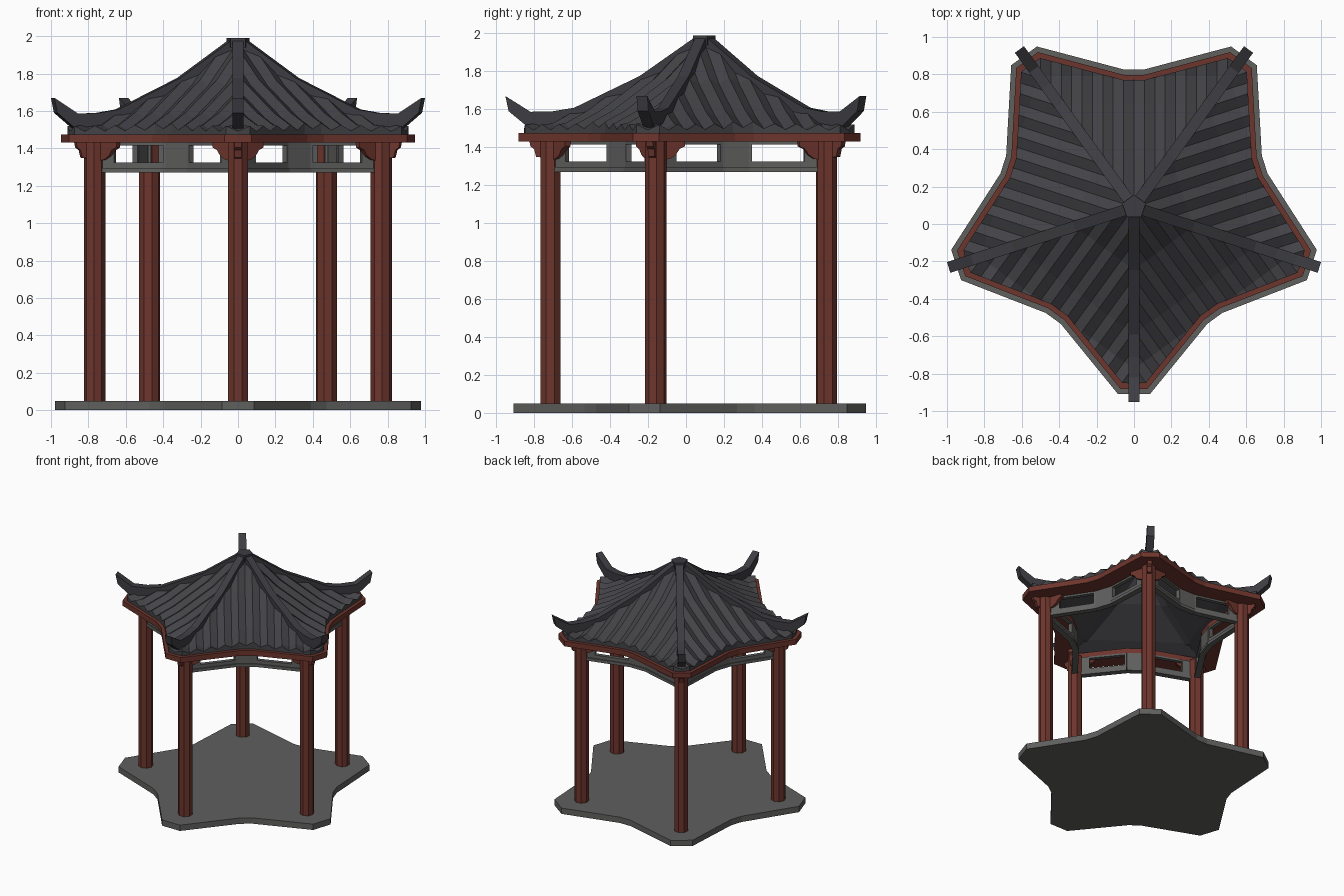
import bpy, bmesh, math
from mathutils import Vector

if "Cube" in bpy.data.objects:
    bpy.data.objects.remove(bpy.data.objects["Cube"])

CY = 0.09                                   # centre of the five-pointed plan
TIPS = [math.radians(-90 + 72 * i) for i in range(5)]
MIDS = [a + math.radians(36) for a in TIPS]


def material(name, rgb):
    m = bpy.data.materials.new(name)
    m.diffuse_color = (*rgb, 1)
    m.use_nodes = True
    m.node_tree.nodes["Principled BSDF"].inputs["Base Color"].default_value = m.diffuse_color
    return m


STONE = material("grey stone", (0.115, 0.115, 0.113))
RED = material("red timber", (0.155, 0.036, 0.026))
TILE = material("dark roof tile", (0.056, 0.055, 0.062))
RIDGE = material("dark ridge tile", (0.046, 0.046, 0.054))


def finish(name, bm, mat, normals=True):
    bmesh.ops.remove_doubles(bm, verts=bm.verts, dist=1e-5)
    if normals:
        bmesh.ops.recalc_face_normals(bm, faces=bm.faces)
    me = bpy.data.meshes.new(name)
    bm.to_mesh(me)
    bm.free()
    me.materials.append(mat)
    ob = bpy.data.objects.new(name, me)
    bpy.context.collection.objects.link(ob)
    return ob


def local(a, u, v, z=0.0):
    """Point u along direction a and v across it, from the plan centre."""
    c, s = math.cos(a), math.sin(a)
    return Vector((u * c - v * s, CY + u * s + v * c, z))


def outline(d):
    """Star plan with blunt tips and inner corners, inset by d."""
    pts = []
    t = max(0.085 - 0.475 * d, 0.002)
    w = 0.05 + 0.13 * d
    for a, m in zip(TIPS, MIDS):
        pts += [local(a, 1 - d, -t), local(a, 1 - d, t),
                local(m, 0.735 - d, -w), local(m, 0.735 - d, w)]
    return pts


def extrude_loop(bm, pts, offset):
    """Closed solid from a flat loop moved along an offset."""
    a = [bm.verts.new(p) for p in pts]
    b = [bm.verts.new(p + offset) for p in pts]
    bm.faces.new(a[::-1])
    bm.faces.new(b)
    for i in range(len(a)):
        j = (i + 1) % len(a)
        bm.faces.new((a[i], a[j], b[j], b[i]))


def up(h):
    return Vector((0, 0, h))


def plate(bm, origin, angle, profile, half):
    """Upright plate: (distance, height) profile facing an angle."""
    d = Vector((math.cos(angle), math.sin(angle), 0))
    n = Vector((-d.y, d.x, 0))
    extrude_loop(bm, [origin + d * s + up(z) - n * half for s, z in profile], n * 2 * half)


# Stone floor
bm = bmesh.new()
extrude_loop(bm, outline(0), up(0.05))
finish("floor_slab", bm, STONE)

# Columns
bm = bmesh.new()
for a in TIPS:
    extrude_loop(bm, [local(a, 0.805, 0, 0.05)
                      + 0.057 * Vector((math.cos(a + (k + .5) * math.pi / 4),
                                        math.sin(a + (k + .5) * math.pi / 4), 0))
                      for k in range(8)], up(1.39))
finish("columns", bm, RED)

# Eave beam running around the plan
bm = bmesh.new()
loops = [[bm.verts.new(p + up(z)) for p in outline(d)]
         for d, z in ((0.028, 1.43), (0.028, 1.475), (0.2, 1.475), (0.2, 1.43))]
for k in range(4):
    A, B = loops[k], loops[(k + 1) % 4]
    for i in range(20):
        j = (i + 1) % 20
        bm.faces.new((A[i], A[j], B[j], B[i]))
finish("eave_beam", bm, RED)

# Brackets at the column heads
SIDE = [(0, 1.43), (0.155, 1.43), (0.155, 1.405), (0.125, 1.39),
        (0.105, 1.36), (0.075, 1.34), (0, 1.325)]
OUT = [(0, 1.43), (0.11, 1.43), (0.105, 1.405), (0.085, 1.39), (0.075, 1.35), (0, 1.34)]
bm = bmesh.new()
for a in TIPS:
    o = local(a, 0.805, 0)
    for s in (-1, 1):
        plate(bm, o, a + s * math.radians(126), SIDE, 0.018)
    plate(bm, o, a, OUT, 0.018)
finish("brackets", bm, RED)

# Hanging panels: rails, end posts and a solid middle leave two windows per side
bm = bmesh.new()


def wall(p, q, z0, z1, half=0.016):
    n = (q - p).normalized().cross(up(1)) * half
    extrude_loop(bm, [p + n + up(z0), q + n + up(z0), q - n + up(z0), p - n + up(z0)],
                 up(z1 - z0))


path = outline(0.19)
for i in range(5):
    tip = local(TIPS[i], 0.81, 0)
    nxt = local(TIPS[(i + 1) % 5], 0.81, 0)
    c, d = path[4 * i + 2], path[4 * i + 3]
    wall(c, d, 1.27, 1.43)
    wall(c, d, 1.27, 1.295, 0.024)
    for col, mid in ((tip, c), (nxt, d)):
        wall(col, mid, 1.27, 1.295, 0.024)
        wall(col, mid, 1.29, 1.325)
        wall(col, mid, 1.415, 1.43)
        wall(col, col.lerp(mid, 0.29), 1.32, 1.42)
        wall(col.lerp(mid, 0.96), mid, 1.32, 1.42)
finish("hanging_panels", bm, STONE)

# Roof slopes
SLOPE = [(0.0, 1.97), (0.03, 1.945), (0.27, 1.735), (0.55, 1.563), (0.70, 1.495), (0.82, 1.488)]
INSET = 0.055


def height(u):
    for (u0, z0), (u1, z1) in zip(SLOPE, SLOPE[1:]):
        if u <= u1:
            return z0 + (z1 - z0) * (u - u0) / (u1 - u0)
    return SLOPE[-1][1]


def eave(v):
    """Distance of the eave edge from the centre, at v across a slope."""
    r, t = 1 - INSET, 0.085 - 0.475 * INSET
    c, s = math.cos(math.radians(36)), math.sin(math.radians(36))
    edge = [(0, 0.735 - INSET), (0.05 + 0.13 * INSET, 0.735 - INSET),
            (r * s - t * c, r * c + t * s), (r * s, r * c)]
    v = abs(v)
    for (v0, u0), (v1, u1) in zip(edge, edge[1:]):
        if v <= v1:
            return u0 + (u1 - u0) * (v - v0) / (v1 - v0)
    return edge[-1][1]


def roof(name, lift, drop, fascia):
    bm = bmesh.new()
    vmax = (1 - INSET) * math.sin(math.radians(36))
    for m in MIDS:
        cols = []
        for k in range(21):
            v = vmax * (k - 10) / 10
            top, end = abs(v) / math.tan(math.radians(36)), eave(v)
            add = (lift if k % 2 else 0) - drop
            us = [min(max(u, top), end) for u in (0, 0.27, 0.55, 0.70)] + [end]
            col = [local(m, u, v, height(u) + add) for u in us]
            if fascia:
                col.append(local(m, end, v, 1.47))
            cols.append([bm.verts.new(p) for p in col])
        for A, B in zip(cols, cols[1:]):
            for i in range(len(A) - 1):
                bm.faces.new((A[i], A[i + 1], B[i + 1], B[i]))
    bmesh.ops.dissolve_degenerate(bm, edges=bm.edges, dist=1e-5)
    finish(name, bm, TILE)


roof("roof_tiles", 0.03, 0.0, True)
roof("roof_lining", 0.0, 0.015, False)

# Hip ridges with upturned ends
HIP = [(0.03, 1.98), (0.05, 1.975), (0.335, 1.775), (0.68, 1.608), (0.80, 1.588), (0.91, 1.587),
       (1.042, 1.67), (1.025, 1.59), (0.94, 1.52), (0.92, 1.505), (0.68, 1.54),
       (0.33, 1.71), (0.03, 1.92)]
bm = bmesh.new()
for a in TIPS:
    plate(bm, local(0, 0, 0), a, HIP, 0.03)
finish("hip_ridges", bm, RIDGE)

# Five-sided cap at the peak
bm = bmesh.new()
extrude_loop(bm, [local(m, 0.066, 0, 1.94) for m in MIDS], up(0.05))
finish("peak_cap", bm, RIDGE)
